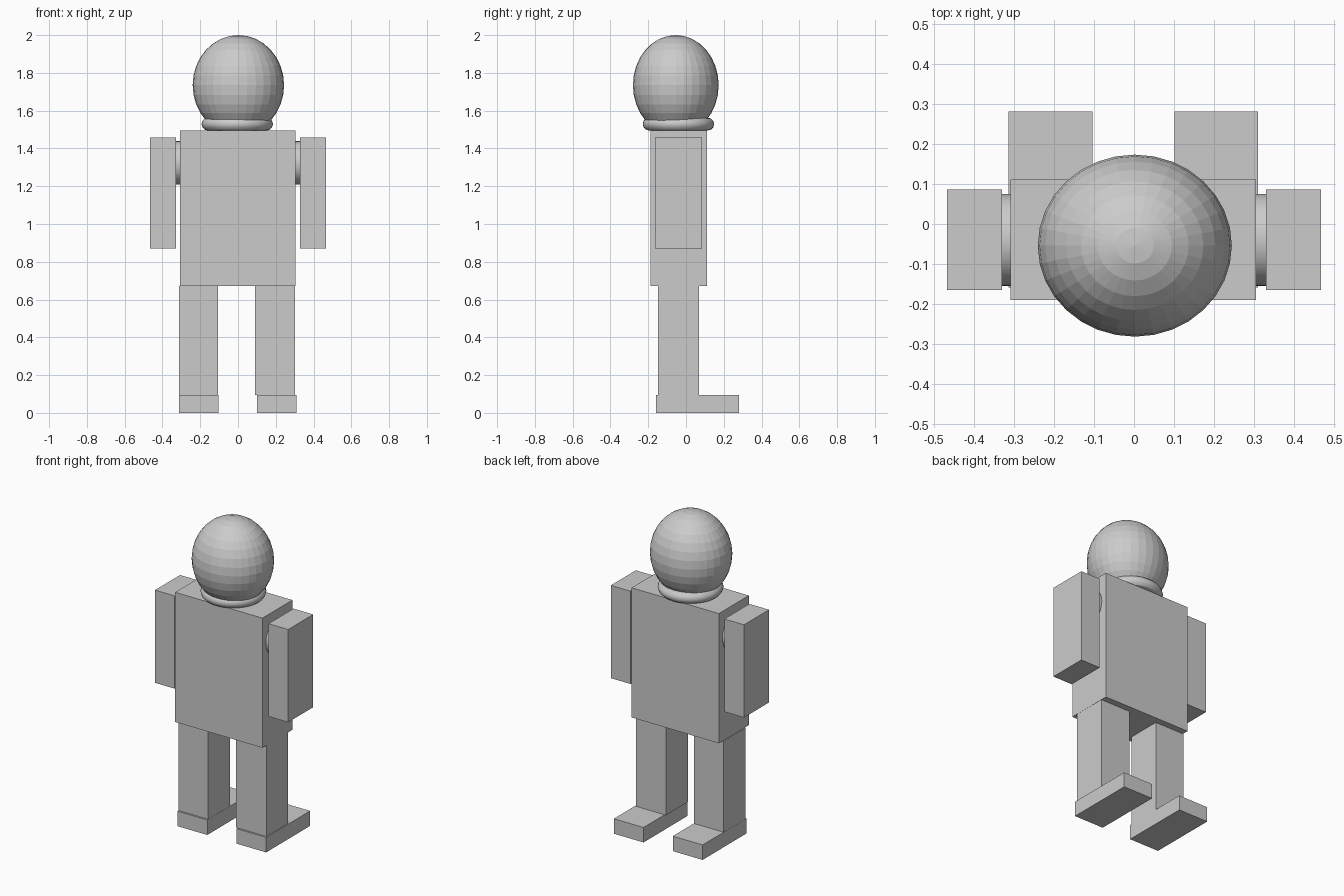
import bpy
import math

if "Cube" in bpy.data.objects:
    bpy.data.objects.remove(bpy.data.objects["Cube"])

# Single flat grey for the whole figure
grey = bpy.data.materials.new("light_grey")
grey.diffuse_color = (0.6, 0.6, 0.6, 1.0)
grey.use_nodes = True
grey.node_tree.nodes["Principled BSDF"].inputs["Base Color"].default_value = grey.diffuse_color


def finish(name):
    ob = bpy.context.object
    ob.name = name
    ob.data.materials.append(grey)
    return ob


def box(name, x, y, z):
    """Box from (min, max) ranges along each axis."""
    bpy.ops.mesh.primitive_cube_add(size=1, location=[sum(r) / 2 for r in (x, y, z)])
    ob = finish(name)
    ob.scale = [r[1] - r[0] for r in (x, y, z)]
    bpy.ops.object.transform_apply(location=False, rotation=False, scale=True)
    return ob


# Torso
box("torso", (-0.308, 0.304), (-0.189, 0.111), (0.673, 1.495))

# Limbs, slightly different on each side: arm, leg and foot x ranges
sides = {
    "left": ((-0.467, -0.329), (-0.312, -0.105), (-0.313, -0.104)),
    "right": ((0.329, 0.467), (0.091, 0.303), (0.101, 0.309)),
}
for side, (arm_x, leg_x, foot_x) in sides.items():
    box(side + "_arm", arm_x, (-0.164, 0.086), (0.869, 1.457))
    box(side + "_leg", leg_x, (-0.148, 0.070), (0.095, 0.673))
    box(side + "_foot", foot_x, (-0.159, 0.281), (0.0, 0.095))

    # Round shoulder joint between torso and arm
    sign = -1 if side == "left" else 1
    bpy.ops.mesh.primitive_cylinder_add(
        vertices=32, radius=0.115, depth=0.06,
        location=(sign * 0.318, -0.040, 1.324), rotation=(0, math.pi / 2, 0))
    finish(side + "_shoulder")
    bpy.ops.object.shade_smooth_by_angle()

# Neck ring
bpy.ops.mesh.primitive_torus_add(
    major_radius=0.155, minor_radius=0.034, major_segments=48, minor_segments=12,
    location=(-0.004, -0.040, 1.529))
finish("neck_ring")
bpy.ops.object.shade_smooth_by_angle()

# Faceted egg-shaped head
bpy.ops.mesh.primitive_uv_sphere_add(
    segments=32, ring_count=16, radius=1, location=(0.002, -0.054, 1.735))
head = finish("head")
head.scale = (0.242, 0.227, 0.265)
bpy.ops.object.transform_apply(location=False, rotation=False, scale=True)
